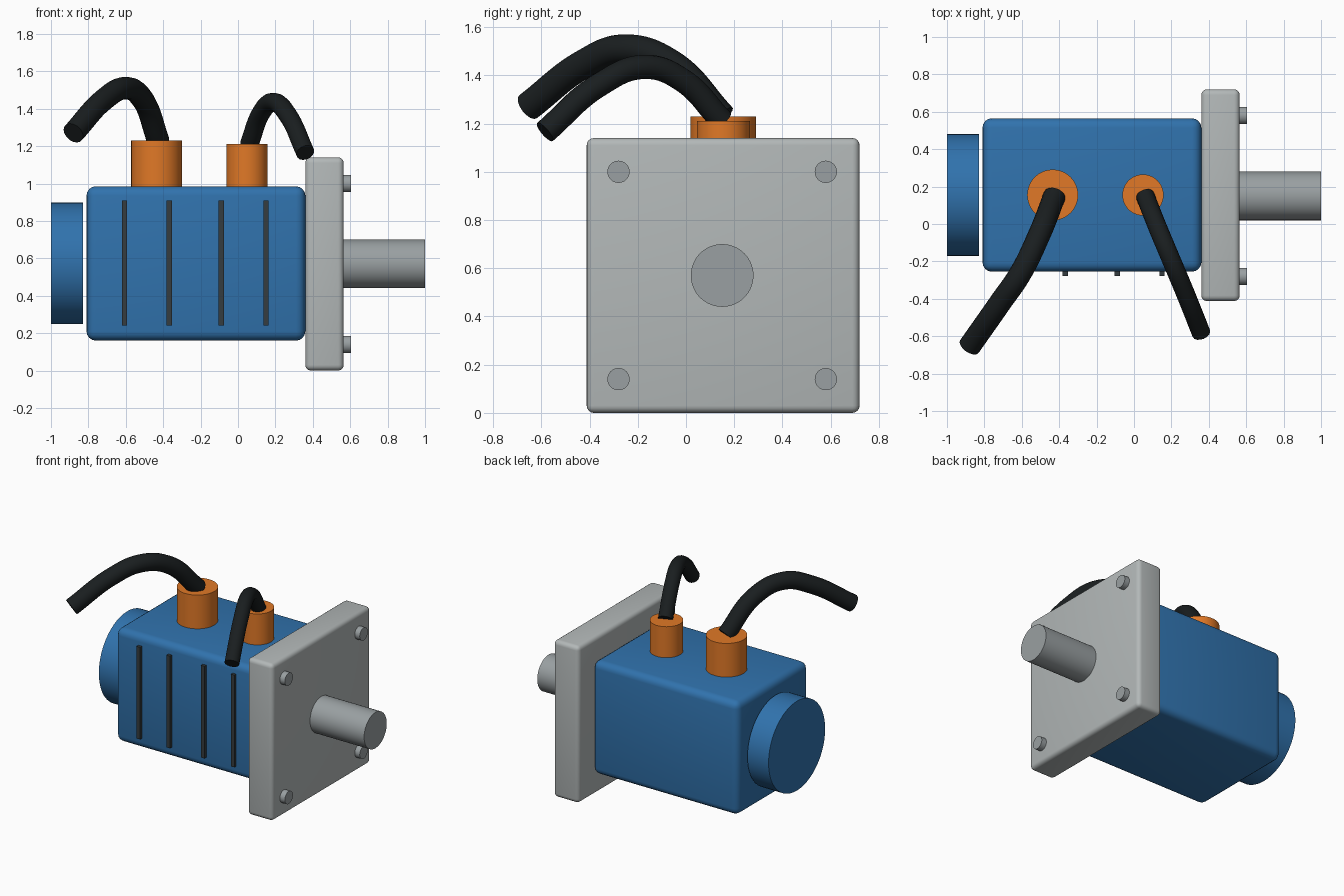
import bpy, math

if "Cube" in bpy.data.objects:
    bpy.data.objects.remove(bpy.data.objects["Cube"])

AX_Y, AX_Z = 0.155, 0.57   # motor axis


def material(name, rgb):
    m = bpy.data.materials.new(name)
    m.diffuse_color = (*rgb, 1)
    m.use_nodes = True
    m.node_tree.nodes["Principled BSDF"].inputs["Base Color"].default_value = m.diffuse_color
    return m


BLUE = material("blue_paint", (0.03, 0.17, 0.42))
ORANGE = material("orange_plastic", (0.75, 0.19, 0.02))
BLACK = material("black_rubber", (0.01, 0.013, 0.014))
DARK = material("dark_slot", (0.035, 0.045, 0.05))
LIGHT = material("light_metal", (0.45, 0.48, 0.48))
STEEL = material("steel", (0.32, 0.35, 0.36))


def finish(ob, name, mat):
    ob.name = name
    ob.data.materials.append(mat)
    bpy.ops.object.shade_smooth_by_angle(angle=math.radians(35))
    return ob


def box(name, lo, hi, mat, bevel=0.0):
    bpy.ops.mesh.primitive_cube_add(size=1, location=[(a + b) / 2 for a, b in zip(lo, hi)])
    ob = bpy.context.object
    ob.scale = [b - a for a, b in zip(lo, hi)]
    bpy.ops.object.transform_apply(location=False, rotation=False, scale=True)
    if bevel:
        mod = ob.modifiers.new("bevel", 'BEVEL')
        mod.width, mod.segments = bevel, 4
        bpy.ops.object.modifier_apply(modifier=mod.name)
    return finish(ob, name, mat)


def cylinder(name, start, length, radius, mat, axis='X'):
    loc = list(start)
    loc['XYZ'.index(axis)] += length / 2
    rot = (0, math.pi / 2, 0) if axis == 'X' else (0, 0, 0)
    bpy.ops.mesh.primitive_cylinder_add(vertices=64, radius=radius, depth=length,
                                        location=loc, rotation=rot)
    return finish(bpy.context.object, name, mat)


def cable(name, points, radius):
    cu = bpy.data.curves.new(name, 'CURVE')
    cu.dimensions = '3D'
    cu.bevel_depth, cu.bevel_resolution = radius, 6
    cu.resolution_u, cu.use_fill_caps = 12, True
    sp = cu.splines.new('BEZIER')
    sp.bezier_points.add(len(points) - 1)
    for bp, co in zip(sp.bezier_points, points):
        bp.co = co
        bp.handle_left_type = bp.handle_right_type = 'AUTO'
    ob = bpy.data.objects.new(name, cu)
    bpy.context.collection.objects.link(ob)
    bpy.ops.object.select_all(action='DESELECT')
    ob.select_set(True)
    bpy.context.view_layer.objects.active = ob
    bpy.ops.object.convert(target='MESH')
    return finish(bpy.context.object, name, BLACK)


# Motor housing, rear encoder cap, mounting flange and output shaft
box("motor_housing", (-0.81, -0.255, 0.16), (0.36, 0.565, 0.985), BLUE, 0.05)
cylinder("rear_cap", (-1.0, AX_Y, 0.573), 0.17, 0.325, BLUE)
box("mounting_flange", (0.36, -0.412, 0.0), (0.565, 0.72, 1.14), LIGHT, 0.03)
cylinder("output_shaft", (0.53, 0.15, AX_Z), 0.47, 0.13, STEEL)

# Flange bolts
for sy in (-1, 1):
    for sz in (-1, 1):
        cylinder("flange_bolt", (0.54, 0.15 + sy * 0.43, AX_Z + sz * 0.43), 0.065, 0.046, STEEL)

# Dark ribs on the front side
for x in (-0.607, -0.367, -0.09, 0.15):
    box("side_rib", (x - 0.014, -0.277, 0.24), (x + 0.014, -0.235, 0.91), DARK)

# Cable connectors
cylinder("power_connector", (-0.435, AX_Y, 0.95), 0.28, 0.136, ORANGE, 'Z')
cylinder("signal_connector", (0.048, AX_Y, 0.95), 0.26, 0.11, ORANGE, 'Z')

# Cables
cable("power_cable", [(-0.425, 0.15, 1.225), (-0.51, -0.065, 1.45), (-0.605, -0.26, 1.51),
                      (-0.715, -0.42, 1.45), (-0.88, -0.655, 1.27)], 0.06)
cable("signal_cable", [(0.06, 0.15, 1.21), (0.125, -0.015, 1.38), (0.19, -0.17, 1.435),
                       (0.27, -0.36, 1.36), (0.36, -0.585, 1.165)], 0.05)
